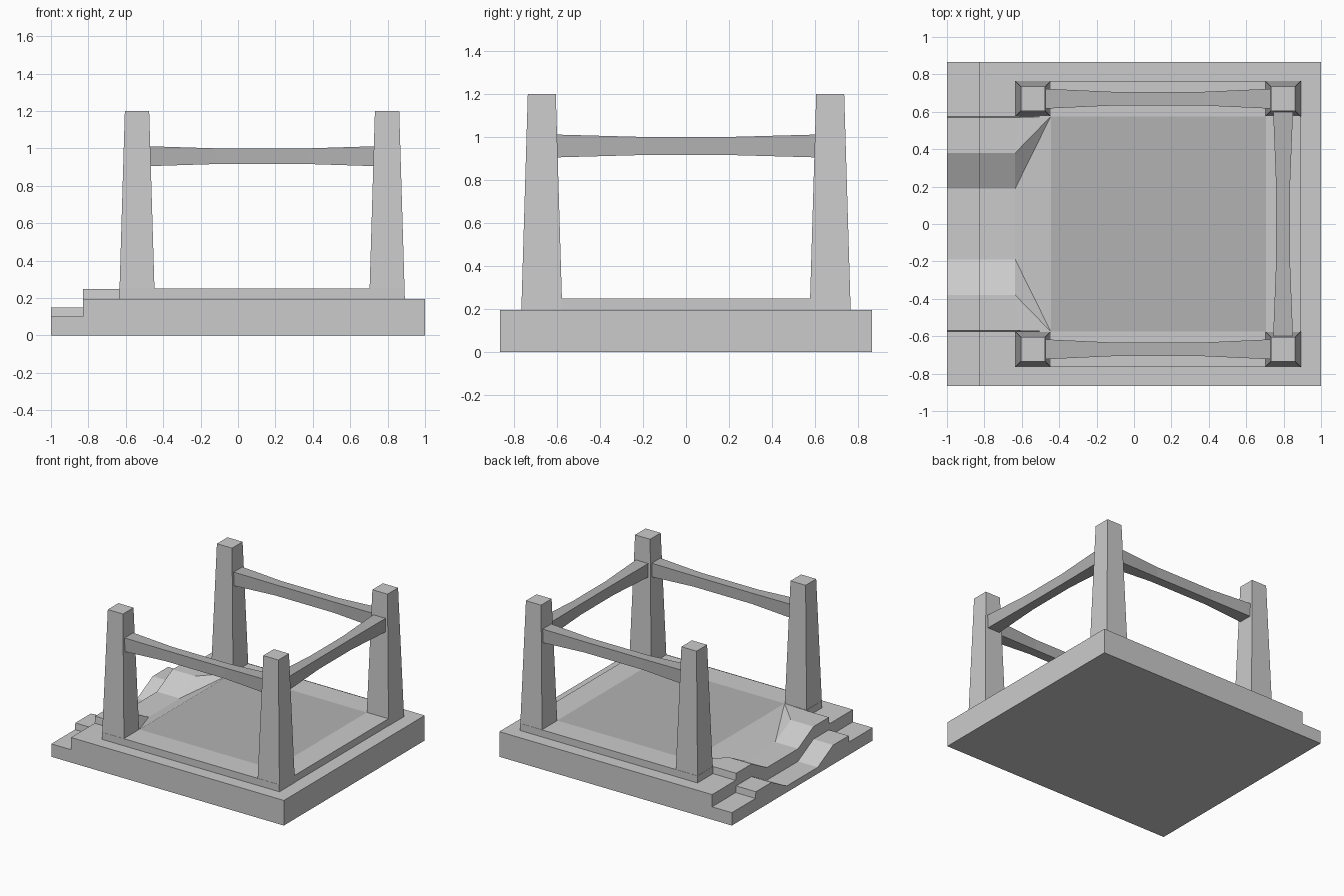
import bpy, bmesh

if "Cube" in bpy.data.objects:
    bpy.data.objects.remove(bpy.data.objects["Cube"])

dark = bpy.data.materials.new("dark_grey")
dark.diffuse_color = (0.45, 0.45, 0.45, 1)
dark.use_nodes = True
dark.node_tree.nodes["Principled BSDF"].inputs["Base Color"].default_value = dark.diffuse_color
light = bpy.data.materials.new("light_grey")
light.diffuse_color = (0.8, 0.8, 0.8, 1)
light.use_nodes = True
light.node_tree.nodes["Principled BSDF"].inputs["Base Color"].default_value = light.diffuse_color


def loft(name, rings, mats=()):
    """Join rings of equal point count into a capped solid."""
    bm = bmesh.new()
    rows = [[bm.verts.new(p) for p in r] for r in rings]
    n = len(rows[0])
    for a, b in zip(rows, rows[1:]):
        for i in range(n):
            j = (i + 1) % n
            bm.faces.new((a[i], a[j], b[j], b[i]))
    bm.faces.new(rows[0])
    bm.faces.new(rows[-1])
    bmesh.ops.remove_doubles(bm, verts=bm.verts, dist=1e-4)
    bmesh.ops.recalc_face_normals(bm, faces=bm.faces)
    me = bpy.data.meshes.new(name)
    bm.to_mesh(me)
    bm.free()
    for m in mats:
        me.materials.append(m)
    ob = bpy.data.objects.new(name, me)
    bpy.context.collection.objects.link(ob)
    return ob


def rect(cx, cy, hx, hy, z):
    return [(cx + sx * hx, cy + sy * hy, z)
            for sx, sy in ((-1, -1), (1, -1), (1, 1), (-1, 1))]


def section(x, half):
    """Symmetric cross-section of the base at a given x."""
    return ([(x, y, z) for y, z in half] +
            [(x, -y, z) for y, z in reversed(half)])


# Base: two entry steps with a worn channel, ramp, then raised floor
def step(side, top):
    return [(.865, 0), (.865, side), (.575, side), (.57, top),
            (.38, top), (.19, top - .1)]


low, mid = step(.1, .15), step(.195, .248)
full = [(.865, 0), (.865, .195), (.575, .195)] + [(.575, .25)] * 3
flat = [(.865, 0), (.865, .195)] + [(.575, .195)] * 4
base = loft("stepped_base", [
    section(-1, low), section(-.83, low), section(-.83, mid),
    section(-.635, mid), section(-.445, full), section(.705, full),
    section(.89, full), section(.89, flat), section(1, flat)], (light, dark))
for p in base.data.polygons:
    c = p.center
    if p.normal.z > .99 and abs(c.y) < .1 and 0 < c.x < .3 and c.z > .24:
        p.material_index = 1  # dark floor panel

# Side rims, posts and side beams, repeated on front and back
XL, XR, Y = -.54, .797, .67
for s, side in ((-1, "front"), (1, "back")):
    loft(side + "_rim", [rect(.1275, s * Y, .7625, .095, z)
                         for z in (.195, .25)], (light,))
    for x, end in ((XL, "left"), (XR, "right")):
        loft(f"{side}_{end}_post", [rect(x, s * Y, .095, .095, .195),
                                    rect(x, s * Y, .065, .065, 1.2)], (light,))


# Beams narrow towards a straight middle
def beam(name, cx, cy, along_x, half_len, half_mid):
    rings = []
    for t, w, h in ((-half_len, .053, .053), (-half_mid, .037, .042),
                    (half_mid, .037, .042), (half_len, .053, .053)):
        ring = []
        for a, b in ((-1, -1), (1, -1), (1, 1), (-1, 1)):
            dx, dy = (t, a * w) if along_x else (a * w, t)
            ring.append((cx + dx, cy + dy, .958 + b * h))
        rings.append(ring)
    loft(name, rings, (dark,))


mx = (XL + XR) / 2
beam("front_beam", mx, -Y, True, .60, .25)
beam("back_beam", mx, Y, True, .60, .25)
beam("right_beam", XR, 0, False, .605, .2)
